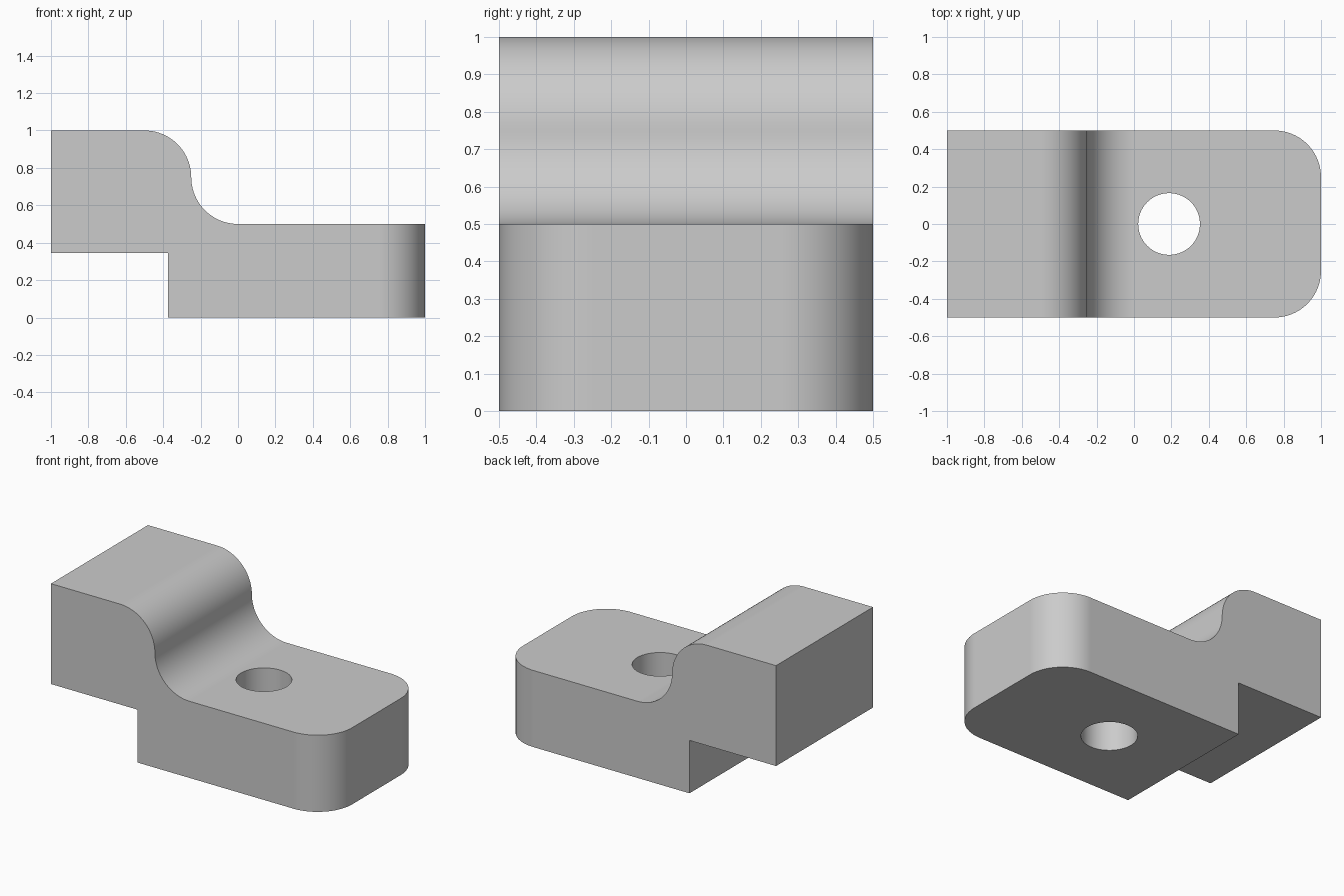
import bpy, bmesh
from math import sin, cos, pi, radians
from mathutils import Matrix

cube = bpy.data.objects.get("Cube")
if cube:
    bpy.data.objects.remove(cube, do_unlink=True)

STEPS = 20          # segments per quarter round
R = 0.25            # radius of every round
HALF_DEPTH = 0.5


def material(name, rgb):
    m = bpy.data.materials.new(name)
    m.use_nodes = True
    m.diffuse_color = (*rgb, 1)
    m.node_tree.nodes["Principled BSDF"].inputs["Base Color"].default_value = (*rgb, 1)
    return m


def arc(cx, cz, start, end):
    angles = [start + (end - start) * i / STEPS for i in range(STEPS + 1)]
    return [(cx + R * cos(a), cz + R * sin(a)) for a in angles]


def add_object(name, bm, mat):
    mesh = bpy.data.meshes.new(name)
    bm.to_mesh(mesh)
    bm.free()
    mesh.materials.append(mat)
    obj = bpy.data.objects.new(name, mesh)
    bpy.context.collection.objects.link(obj)
    return obj


grey = material("light grey metal", (0.6, 0.6, 0.6))

# Stepped side profile: raised jaw, S-shaped shoulder, low foot
profile = [(-1, 0.345), (-1, 1)]
profile += arc(-0.5, 0.75, pi / 2, 0)
profile += arc(0, 0.75, pi, 1.5 * pi)[1:]
profile += [(1, 0.5), (1, 0), (-0.375, 0), (-0.375, 0.345)]

bm = bmesh.new()
side = bm.faces.new([bm.verts.new((x, -HALF_DEPTH, z)) for x, z in profile])
moved = bmesh.ops.extrude_face_region(bm, geom=[side])["geom"]
bmesh.ops.translate(bm, vec=(0, 2 * HALF_DEPTH, 0),
                    verts=[v for v in moved if isinstance(v, bmesh.types.BMVert)])

# Round the two upright corners of the foot
corners = [e for e in bm.edges
           if all(v.co.x > 0.99 for v in e.verts)
           and abs(e.verts[0].co.z - e.verts[1].co.z) > 0.1]
bmesh.ops.bevel(bm, geom=corners, offset=R, segments=STEPS,
                profile=0.5, affect='EDGES')
bmesh.ops.recalc_face_normals(bm, faces=bm.faces)
clamp = add_object("clamp_block", bm, grey)

# Bolt hole through the foot
bm = bmesh.new()
bmesh.ops.create_cone(bm, cap_ends=True, segments=64, radius1=0.165, radius2=0.165,
                      depth=1, matrix=Matrix.Translation((0.1875, 0, 0.25)))
cutter = add_object("bolt_hole_cutter", bm, grey)
cutter.hide_render = True

bpy.ops.object.select_all(action='DESELECT')
clamp.select_set(True)
bpy.context.view_layer.objects.active = clamp
hole = clamp.modifiers.new("bolt_hole", 'BOOLEAN')
hole.operation = 'DIFFERENCE'
hole.solver = 'EXACT'
hole.object = cutter
bpy.ops.object.modifier_apply(modifier=hole.name)
bpy.data.objects.remove(cutter, do_unlink=True)

# Smooth rounds, crisp edges, even flat faces
bpy.ops.object.shade_smooth_by_angle(angle=radians(30))
weighted = clamp.modifiers.new("even_flats", 'WEIGHTED_NORMAL')
weighted.keep_sharp = True
